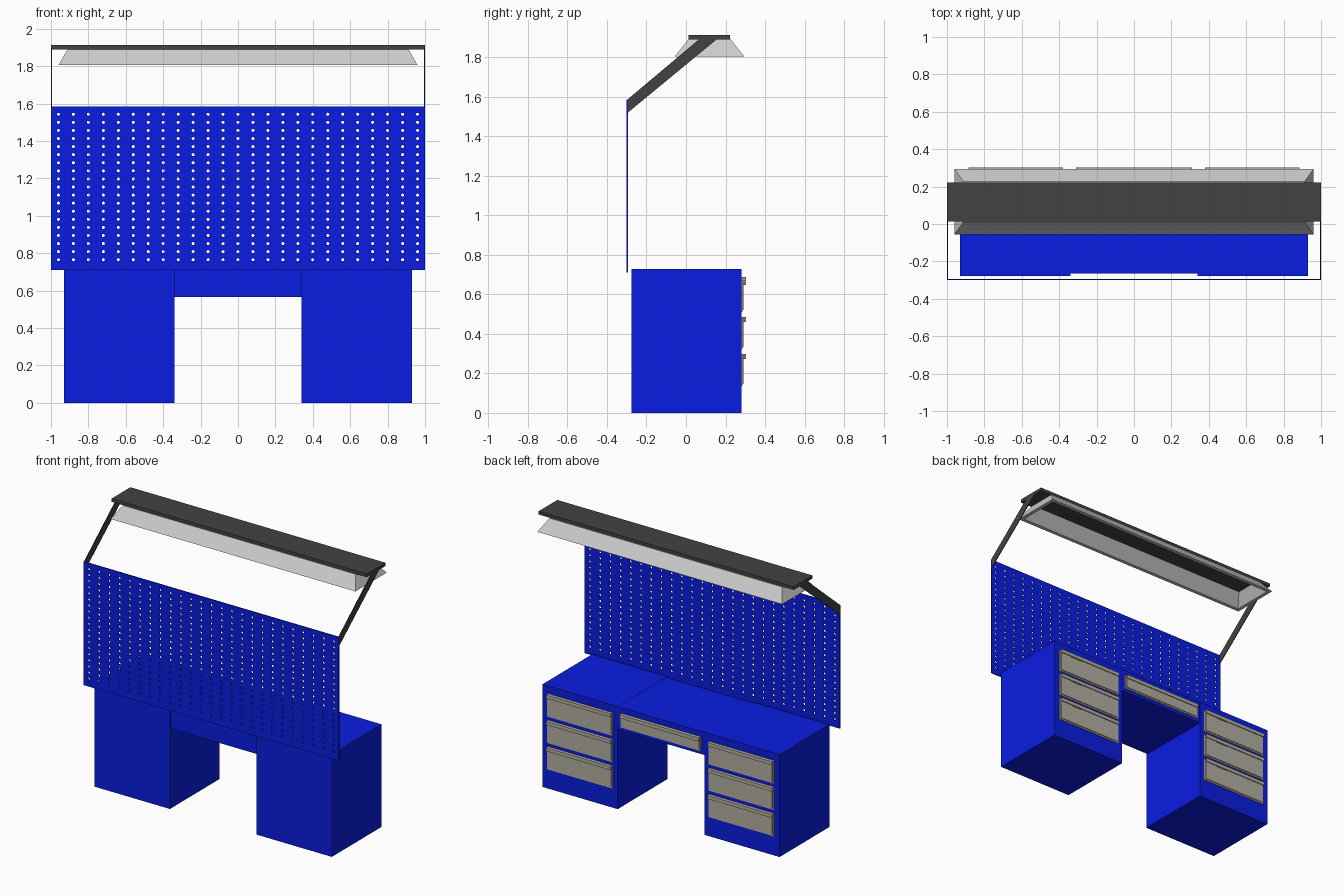
import bpy, bmesh
from math import cos, sin, pi

if "Cube" in bpy.data.objects:
    bpy.data.objects.remove(bpy.data.objects["Cube"])


def material(name, rgb):
    m = bpy.data.materials.new(name)
    m.diffuse_color = (*rgb, 1)
    m.use_nodes = True
    m.node_tree.nodes["Principled BSDF"].inputs["Base Color"].default_value = m.diffuse_color
    return m


BLUE = material("blue_paint", (0.003, 0.012, 0.75))
DARK = material("dark_metal", (0.055, 0.055, 0.055))
BEIGE = material("drawer_beige", (0.45, 0.43, 0.36))


def finish(name, bm, mat=None):
    bmesh.ops.recalc_face_normals(bm, faces=bm.faces)
    me = bpy.data.meshes.new(name)
    bm.to_mesh(me)
    bm.free()
    ob = bpy.data.objects.new(name, me)
    bpy.context.collection.objects.link(ob)
    if mat:
        me.materials.append(mat)
    return ob


def box(name, x, y, z, mat=None):
    bm = bmesh.new()
    bmesh.ops.create_cube(bm, size=1)
    for v in bm.verts:
        v.co = [a + (b - a) * (c + 0.5) for (a, b), c in zip((x, y, z), v.co)]
    return finish(name, bm, mat)


def extrude_x(name, profile, x0, x1, mat):
    """Extrude a (y, z) profile along x."""
    bm = bmesh.new()
    face = bm.faces.new([bm.verts.new((x0, y, z)) for y, z in profile])
    new = bmesh.ops.extrude_face_region(bm, geom=[face])["geom"]
    verts = [g for g in new if isinstance(g, bmesh.types.BMVert)]
    bmesh.ops.translate(bm, vec=(x1 - x0, 0, 0), verts=verts)
    return finish(name, bm, mat)


def drawer(name, x0, x1, z0, z1):
    yf = 0.28
    # backing plate and raised front
    box(name + "_plate", (x0, x1), (yf - 0.005, yf + 0.005), (z0, z1), BEIGE)
    box(name + "_front", (x0 + 0.01, x1 - 0.01), (yf, yf + 0.011), (z0 + 0.01, z1 - 0.005), BEIGE)
    # hooked pull along the top
    pull = [(yf, z1), (0.303, z1), (0.303, z1 - 0.025), (0.297, z1 - 0.025),
            (0.297, z1 - 0.007), (yf, z1 - 0.007)]
    extrude_x(name + "_pull", pull, x0 + 0.005, x1 - 0.005, BEIGE)


# pedestals, each with three drawers
for side, s in (("left", -1), ("right", 1)):
    xs = sorted((s * 0.34, s * 0.93))
    box(side + "_pedestal", xs, (-0.277, 0.28), (0, 0.727), BLUE)
    for i in range(3):
        z = 0.137 + 0.187 * i
        a, b = sorted((s * 0.375, s * 0.89))
        drawer(f"{side}_drawer_{i}", a, b, z, z + 0.162)
        # small latch under the pull
        box(f"{side}_latch_{i}", (b - 0.19, b - 0.10), (0.28, 0.297),
            (z + 0.137, z + 0.158), BEIGE)

# knee-hole bridge with a shallow drawer
box("centre_bridge", (-0.34, 0.34), (-0.265, 0.279), (0.565, 0.726), BLUE)
drawer("centre_drawer", -0.315, 0.315, 0.588, 0.687)

# perforated board: one holed cell per perforation
COLS, ROWS, R, Y = 25, 19, 0.0085, -0.293
xs = [-0.96 + 0.08 * i for i in range(COLS)]
zs = [0.765 + 0.0432 * i for i in range(ROWS)]


def limits(c, lo, hi):
    mid = [(a + b) / 2 for a, b in zip(c, c[1:])]
    return [lo] + mid + [hi]


ex, ez = limits(xs, -1, 1), limits(zs, 0.71, 1.585)
bm = bmesh.new()
for i, cx in enumerate(xs):
    for j, cz in enumerate(zs):
        l, r, b, t = ex[i], ex[i + 1], ez[j], ez[j + 1]
        ring = [(r, cz), (r, t), (cx, t), (l, t), (l, cz), (l, b), (cx, b), (r, b)]
        outer = [bm.verts.new((x, Y, z)) for x, z in ring]
        inner = [bm.verts.new((cx + R * cos(k * pi / 4), Y, cz + R * sin(k * pi / 4)))
                 for k in range(8)]
        for k in range(8):
            n = (k + 1) % 8
            bm.faces.new((outer[k], outer[n], inner[n], inner[k]))
bmesh.ops.remove_doubles(bm, verts=bm.verts, dist=0.0005)
new = bmesh.ops.extrude_face_region(bm, geom=bm.faces[:], use_keep_orig=True)["geom"]
bmesh.ops.translate(bm, vec=(0, -0.007, 0),
                    verts=[g for g in new if isinstance(g, bmesh.types.BMVert)])
finish("perforated_board", bm, BLUE)

# lamp arms and top bar
arm = [(-0.30, 1.515), (-0.30, 1.583), (0.065, 1.89), (0.155, 1.89)]
for side, s in (("left", -1), ("right", 1)):
    extrude_x(side + "_lamp_arm", arm, s * 0.995, s * 1.0, DARK)
box("lamp_bar", (-1, 1), (0.013, 0.223), (1.89, 1.913), DARK)

# flared lamp shade, open at the bottom, with wall thickness
bm = bmesh.new()


def loop(hx, hy, z):
    return [bm.verts.new((x, 0.119 + y, z)) for x, y in
            ((-hx, -hy), (hx, -hy), (hx, hy), (-hx, hy))]


loops = [loop(0.912, 0.108, 1.889), loop(0.96, 0.175, 1.805),
         loop(0.935, 0.15, 1.805), loop(0.887, 0.083, 1.889)]
for p, q in zip(loops, loops[1:] + loops[:1]):
    for k in range(4):
        n = (k + 1) % 4
        bm.faces.new((p[k], p[n], q[n], q[k]))
finish("lamp_shade", bm)
